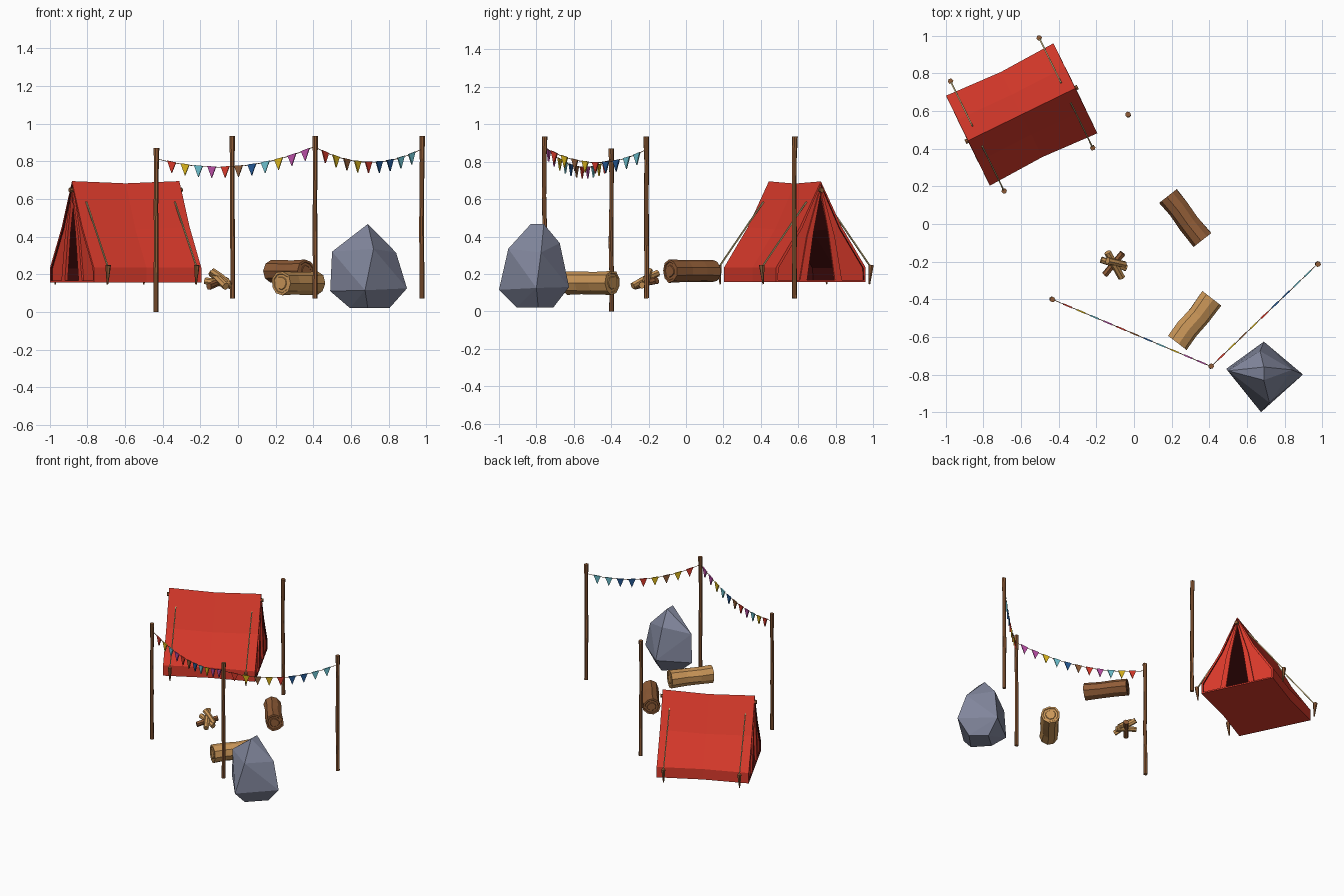
import bpy, bmesh, math, random
from mathutils import Vector, Matrix

if "Cube" in bpy.data.objects:
    bpy.data.objects.remove(bpy.data.objects["Cube"])

random.seed(4)

def mat(name, r, g, b):
    m = bpy.data.materials.new(name)
    m.diffuse_color = (r, g, b, 1)
    m.use_nodes = True
    m.node_tree.nodes["Principled BSDF"].inputs["Base Color"].default_value = m.diffuse_color
    return m

RED = mat("red canvas", .70, .042, .024)
DARK = mat("dark interior", .06, .004, .004)
WOOD = mat("brown wood", .28, .108, .038)
TAN = mat("tan wood", .60, .31, .10)
ROCK = mat("grey stone", .225, .245, .34)
ROPE = mat("rope", .58, .47, .22)
YELLOW = mat("yellow flag", .72, .47, .012)
CYAN = mat("cyan flag", .15, .53, .62)
MAGENTA = mat("magenta flag", .48, .075, .37)
BLUE = mat("blue flag", .018, .10, .30)

def finish(name, bm, mats, matrix=None, recalc=True):
    if recalc:
        bmesh.ops.recalc_face_normals(bm, faces=bm.faces)
    me = bpy.data.meshes.new(name)
    bm.to_mesh(me)
    bm.free()
    for m in mats:
        me.materials.append(m)
    ob = bpy.data.objects.new(name, me)
    bpy.context.collection.objects.link(ob)
    if matrix:
        ob.matrix_world = matrix
    return ob

def tube(name, path, radii, sides, m, jitter=0.0, matrix=None, ring_detail=False):
    """Faceted tube along a path, with capped ends."""
    bm = bmesh.new()
    path = [Vector(p) for p in path]
    axis = (path[-1] - path[0]).normalized()
    a = axis.orthogonal().normalized()
    b = axis.cross(a)
    bumps = [1 + random.uniform(-jitter, jitter) for _ in range(sides)]
    rings = []
    for p, r in zip(path, radii):
        rings.append([bm.verts.new(p + (a * math.cos(k * math.tau / sides) + b * math.sin(k * math.tau / sides))
                      * r * bumps[k] * (1 + random.uniform(-jitter, jitter) * .5)) for k in range(sides)])
    for r0, r1 in zip(rings, rings[1:]):
        for k in range(sides):
            j = (k + 1) % sides
            bm.faces.new((r0[k], r0[j], r1[j], r1[k]))
    caps = [bm.faces.new(rings[0]), bm.faces.new(rings[-1])]
    bmesh.ops.recalc_face_normals(bm, faces=bm.faces)
    if ring_detail:  # growth rings on the sawn ends
        for c in caps:
            for thick, depth in ((.012, 0), (.003, -.004), (.014, 0), (.003, .004)):
                bmesh.ops.inset_individual(bm, faces=[c], thickness=thick, depth=depth)
    return finish(name, bm, [m], matrix)

# ---- tent (local frame: x along the ridge, y across) ----
TENT = Matrix.Translation((-.597, .582, 0)) @ Matrix.Rotation(math.radians(26), 4, 'Z')
profile = [(-.266, .157), (-.266, .235), (-.125, .45), (0, .695), (.125, .45), (.266, .235), (.266, .157)]
bm = bmesh.new()
stations = []
for u, pull, sag in ((-.3175, 1, 0), (0, .945, .012), (.3175, 1, 0)):
    stations.append([bm.verts.new((u, v * pull, z - (sag if z > .3 else 0))) for v, z in profile])
n = len(profile)
for s0, s1 in zip(stations, stations[1:]):
    for i in range(n):
        j = (i + 1) % n
        bm.faces.new((s0[i], s1[i], s1[j], s0[j]))
shell = finish("tent_shell", bm, [RED, DARK], TENT, recalc=False)
sol = shell.modifiers.new("cloth", 'SOLIDIFY')
sol.thickness, sol.offset, sol.material_offset = .014, -1, 1

# end walls, split by a door, with tied-back flaps along the opening
panel = [(.085, .165), (.258, .165), (.258, .235), (.12, .452), (0, .68), (0, .635), (.05, .42)]
flap = [(.083, .165), (.125, .165), (.082, .40), (.012, .63), (0, .64), (.045, .42)]
for end in (-1, 1):
    for side in (-1, 1):
        tag = f"{'back' if end < 0 else 'front'}_{'right' if side < 0 else 'left'}"
        for label, shape, u, th in (("wall", panel, .309, .008), ("door_flap", flap, .319, .012)):
            bm = bmesh.new()
            f = bm.faces.new([bm.verts.new((end * u, side * v, z)) for v, z in shape])
            f.normal_update()
            if f.normal.x * end < 0:
                f.normal_flip()
            ob = finish(f"tent_{label}_{tag}", bm, [RED, DARK], TENT, recalc=False)
            sol = ob.modifiers.new("cloth", 'SOLIDIFY')
            sol.thickness, sol.offset = th, -1
            sol.material_offset = 1 if label == "wall" else 0
        # guy ropes and stakes
        tube("guy_rope_" + tag, [(end * .262, side * .06, .585), (end * .262, side * .325, .235)],
             [.005] * 2, 4, ROPE, matrix=TENT)
        tube("stake_" + tag, [(end * .262, side * .316, .145), (end * .262, side * .323, .225),
             (end * .262, side * .325, .248)], [.004, .013, .015], 6, WOOD, matrix=TENT)
tube("ridge_pole", [(-.332, 0, .648), (.332, 0, .648)], [.013] * 2, 7, WOOD, matrix=TENT)

# ---- four standing poles ----
A, B, C, D = (-.435, -.40), (.41, -.757), (.976, -.212), (-.03, .58)
for tag, (x, y), z0, z1 in (("left", A, 0, .87), ("front", B, .07, .935), ("right", C, .07, .935), ("rear", D, .07, .935)):
    path = [(x + random.uniform(-.002, .002), y + random.uniform(-.002, .002), z0 + (z1 - z0) * t)
            for t in (0, .2, .42, .63, .85, 1)]
    tube("pole_" + tag, path, [.0135, .0125, .013, .012, .0125, .015], 7, WOOD, .05)

# ---- bunting ----
PALETTE = [RED, YELLOW, CYAN, MAGENTA, BLUE, WOOD]
def bunting(name, p0, p1, sag, ts, colours):
    p0, p1 = Vector(p0), Vector(p1)
    def at(t):
        return p0.lerp(p1, t) - Vector((0, 0, 4 * sag * t * (1 - t)))
    tube(name + "_line", [at(i / 16) for i in range(17)], [.002] * 17, 5, WOOD)
    flat = Vector((p1.x - p0.x, p1.y - p0.y, 0))
    half = .025 / flat.length
    side = Vector((-flat.y, flat.x, 0)).normalized() * .004
    lift = Vector((0, 0, .004))
    bm = bmesh.new()
    for t, c in zip(ts, colours):
        tri = [at(t - half) + lift, at(t + half) + lift, at(t) - Vector((0, 0, .058))]
        f0 = [bm.verts.new(p + side) for p in tri]
        f1 = [bm.verts.new(p - side) for p in tri]
        faces = [bm.faces.new(f0), bm.faces.new(f1[::-1])]
        for i in range(3):
            j = (i + 1) % 3
            faces.append(bm.faces.new((f0[i], f1[i], f1[j], f0[j])))
        for f in faces:
            f.material_index = c
    finish(name + "_flags", bm, PALETTE)

bunting("long_bunting", (*A, .815), (*B, .88), .075, [.098 + .084 * i for i in range(11)],
        [0, 1, 2, 3, 0, 5, 4, 2, 1, 3, 3])
bunting("short_bunting", (*B, .875), (*C, .865), .075, [.095 + .1015 * i for i in range(9)],
        [0, 1, 5, 1, 0, 4, 4, 2, 2])

# ---- two sitting logs, slightly bent ----
def log(name, p0, p1, z, r, bend, m):
    p0, p1 = Vector((*p0, z)), Vector((*p1, z))
    d = (p1 - p0).normalized()
    side = Vector((-d.y, d.x, 0))
    ts = (0, .3, .62, 1)
    path = [p0.lerp(p1, t) + side * o * bend for t, o in zip(ts, (0, 1, -.7, 0))]
    tube(name, path, [r, r * .97, r * .96, r * 1.02], 9, m, .05, ring_detail=True)

log("brown_log", (.181, .149), (.364, -.085), .216, .060, .003, WOOD)
log("tan_log", (.228, -.630), (.411, -.393), .153, .064, .004, TAN)

# ---- campfire sticks crossing at the middle ----
sticks = [((-.175, -.19, .165), (-.04, -.235, .14), TAN), ((-.14, -.15, .205), (-.065, -.285, .135), TAN),
          ((-.155, -.27, .135), (-.06, -.155, .165), WOOD), ((-.14, -.195, .218), (-.05, -.215, .15), TAN)]
for i, (p, q, m) in enumerate(sticks):
    mid = Vector(p).lerp(Vector(q), .5) + Vector((0, 0, .004))
    tube(f"fire_stick_{i + 1}", [p, mid, q], [.019, .018, .019], 7, m, .08)

# ---- boulder: convex hull of a few corner points ----
bm = bmesh.new()
for p in [(.595, -.80, .02), (.70, -.71, .02), (.805, -.79, .02), (.69, -.905, .02),
          (.49, -.77, .11), (.69, -.625, .13), (.898, -.80, .125), (.675, -1.0, .115),
          (.50, -.78, .32), (.67, -.675, .365), (.84, -.775, .315), (.72, -.95, .335),
          (.69, -.83, .467), (.69, -.76, .467)]:
    bm.verts.new(p)
bmesh.ops.convex_hull(bm, input=bm.verts)
bmesh.ops.delete(bm, geom=[v for v in bm.verts if not v.link_faces], context='VERTS')
finish("boulder", bm, [ROCK])
